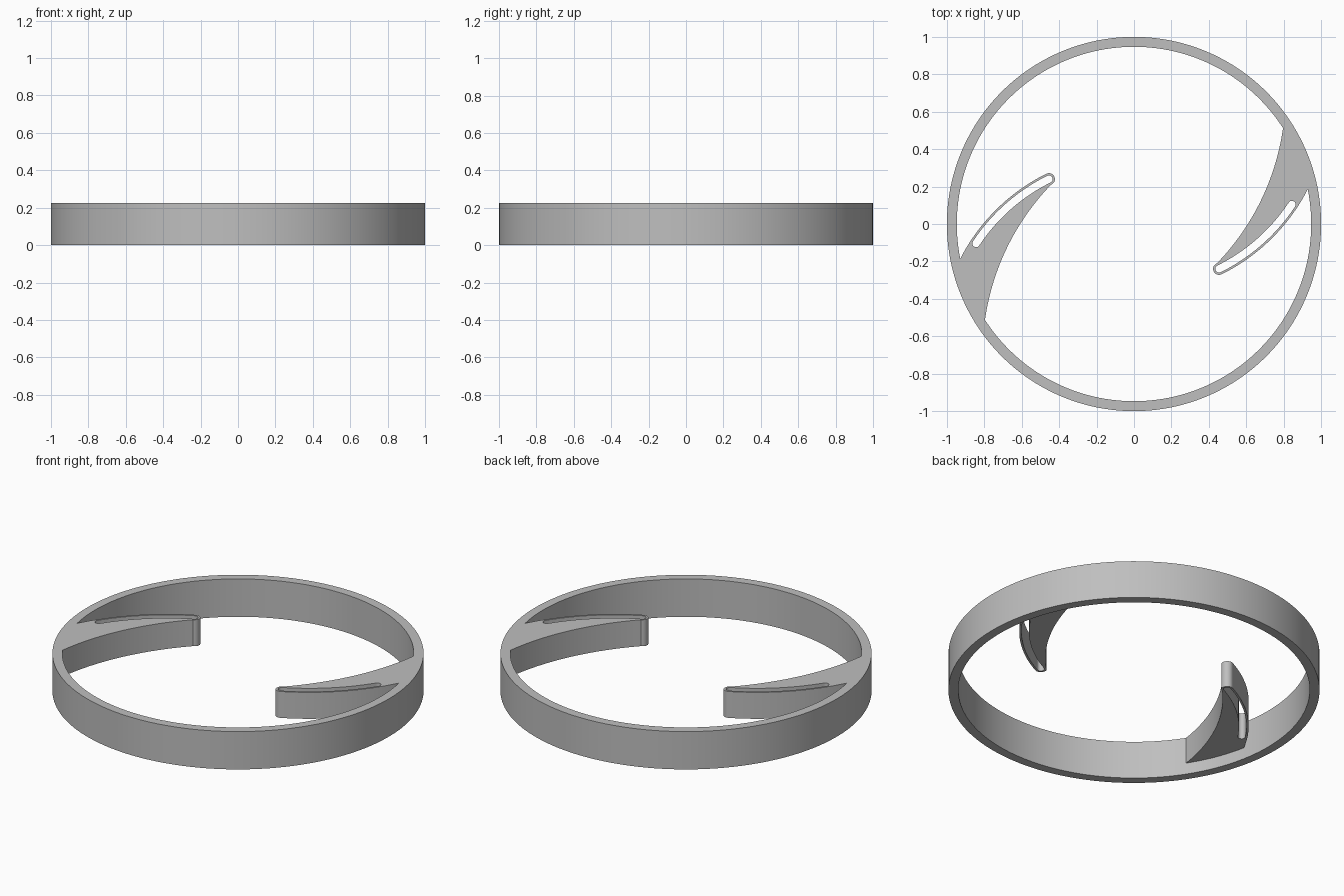
import bpy, bmesh
from math import cos, sin, radians, pi

if "Cube" in bpy.data.objects:
    bpy.data.objects.remove(bpy.data.objects["Cube"], do_unlink=True)

HEIGHT = 0.225
ARM_BOTTOM = 0.068
RING_INNER = 0.947
SLOT_CENTRE = (0.01, 0.656)   # centre of the slot and outer strip arcs
TIP_ANGLE, SLOT_END = -63.6, -33.5

grey = bpy.data.materials.new("plain grey")
grey.use_nodes = True
grey.diffuse_color = (0.52, 0.52, 0.52, 1)
grey.node_tree.nodes["Principled BSDF"].inputs["Base Color"].default_value = grey.diffuse_color


def arc(centre, radius, start, end, steps):
    """Points along an arc, angles in degrees."""
    angles = [radians(start + (end - start) * i / steps) for i in range(steps + 1)]
    return [(centre[0] + radius * cos(a), centre[1] + radius * sin(a)) for a in angles]


def prism(name, points, bottom, top, turn=1):
    """Extrude a flat outline; turn = -1 rotates it half a turn about z."""
    bm = bmesh.new()
    face = bm.faces.new([bm.verts.new((x * turn, y * turn, bottom)) for x, y in points])
    grown = bmesh.ops.extrude_face_region(bm, geom=[face])
    verts = [v for v in grown["geom"] if isinstance(v, bmesh.types.BMVert)]
    bmesh.ops.translate(bm, verts=verts, vec=(0, 0, top - bottom))
    bmesh.ops.recalc_face_normals(bm, faces=bm.faces)
    mesh = bpy.data.meshes.new(name)
    bm.to_mesh(mesh)
    bm.free()
    mesh.materials.append(grey)
    obj = bpy.data.objects.new(name, mesh)
    bpy.context.collection.objects.link(obj)
    return obj


def combine(target, other, operation):
    """Apply a boolean and remove the helper."""
    mod = target.modifiers.new(operation, "BOOLEAN")
    mod.operation, mod.object, mod.solver = operation, other, "EXACT"
    bpy.context.view_layer.objects.active = target
    bpy.ops.object.modifier_apply(modifier=mod.name)
    bpy.data.objects.remove(other, do_unlink=True)


# Outer band
ring = prism("ring_with_spring_arms", arc((0, 0), 1, 0, 360, 160)[:-1], 0, HEIGHT)
bore = prism("ring_bore", arc((0, 0), RING_INNER, 0, 360, 160)[:-1], -0.1, HEIGHT + 0.1)
combine(ring, bore, "DIFFERENCE")

# Arm outline: outer strip, root inside the band, concave inner edge, round tip
tip = arc(SLOT_CENTRE, 1, TIP_ANGLE, 0, 1)[0]
slot_end = arc(SLOT_CENTRE, 1, SLOT_END, 0, 1)[0]
arm_outline = (arc(SLOT_CENTRE, 1.032, TIP_ANGLE, -24, 28)
               + arc((0, 0), 0.972, 15, 34.2, 8)
               + arc((-0.491, 0.694), 1.3, -6.6, -44.1, 28)
               + arc(tip, 0.032, 116, 360 + TIP_ANGLE, 14)[:-1])

# Curved slot with round ends
slot_outline = (arc(SLOT_CENTRE, 1.02, TIP_ANGLE, SLOT_END, 24)
                + arc(slot_end, 0.02, SLOT_END, SLOT_END + 180, 10)[1:-1]
                + arc(SLOT_CENTRE, 0.98, SLOT_END, TIP_ANGLE, 24)
                + arc(tip, 0.02, TIP_ANGLE + 180, TIP_ANGLE + 360, 10)[1:-1])

# Two arms, half a turn apart
for turn in (1, -1):
    arm = prism("spring_arm", arm_outline, ARM_BOTTOM, HEIGHT, turn)
    slot = prism("slot_cutter", slot_outline, -0.1, HEIGHT + 0.1, turn)
    combine(arm, slot, "DIFFERENCE")
    combine(ring, arm, "UNION")

# Smooth walls, crisp rims
bpy.ops.object.select_all(action="DESELECT")
ring.select_set(True)
bpy.context.view_layer.objects.active = ring
bpy.ops.object.shade_smooth_by_angle(angle=pi / 6)
